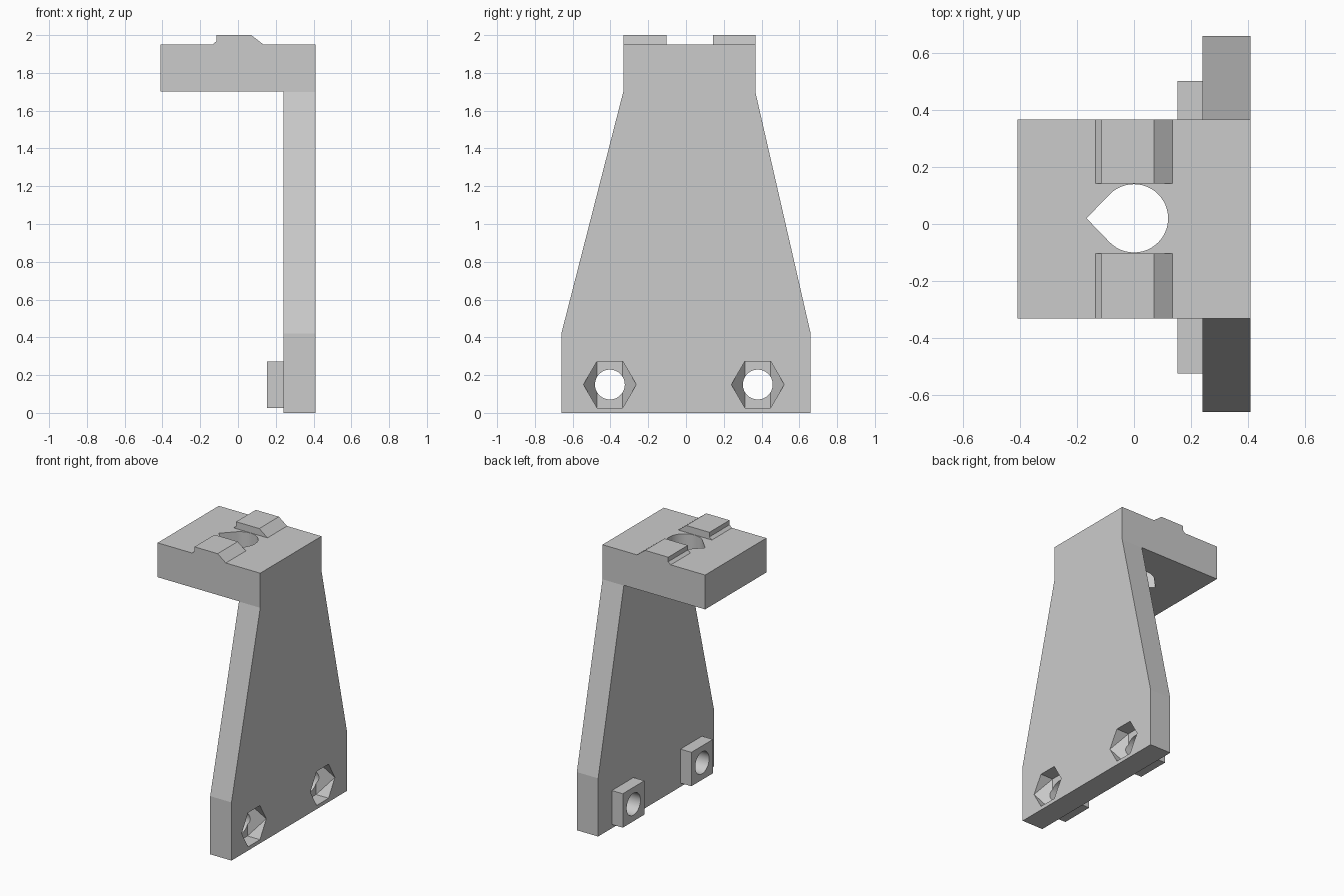
import bpy, bmesh, math
from mathutils import Vector

cube = bpy.data.objects.get("Cube")
if cube:
    bpy.data.objects.remove(cube, do_unlink=True)

grey = bpy.data.materials.new("plain_grey")
grey.use_nodes = True
grey.diffuse_color = (0.6, 0.6, 0.6, 1)
grey.node_tree.nodes["Principled BSDF"].inputs["Base Color"].default_value = (0.6, 0.6, 0.6, 1)


def finish(name, bm):
    bmesh.ops.recalc_face_normals(bm, faces=bm.faces)
    mesh = bpy.data.meshes.new(name)
    bm.to_mesh(mesh)
    bm.free()
    mesh.materials.append(grey)
    obj = bpy.data.objects.new(name, mesh)
    bpy.context.collection.objects.link(obj)
    return obj


def prism(name, points, axis, low, high):
    """Extrude a 2D outline along one axis; the outline uses the other two axes in order."""
    def place(p, d):
        v = list(p)
        v.insert(axis, d)
        return v
    bm = bmesh.new()
    face = bm.faces.new([bm.verts.new(place(p, low)) for p in points])
    move = Vector(place((0, 0), high - low))
    result = bmesh.ops.extrude_face_region(bm, geom=[face])
    verts = [g for g in result["geom"] if isinstance(g, bmesh.types.BMVert)]
    bmesh.ops.translate(bm, vec=move, verts=verts)
    return finish(name, bm)


def rect(a0, a1, b0, b1):
    return [(a0, b0), (a1, b0), (a1, b1), (a0, b1)]


def arc(cx, cy, r, start, end, steps):
    return [(cx + r * math.cos(math.radians(start + (end - start) * i / steps)),
             cy + r * math.sin(math.radians(start + (end - start) * i / steps)))
            for i in range(steps + 1)]


def boolean(obj, other, operation):
    mod = obj.modifiers.new(operation.lower(), 'BOOLEAN')
    mod.operation = operation
    mod.solver = 'EXACT'
    mod.object = other
    bpy.context.view_layer.objects.active = obj
    bpy.ops.object.modifier_apply(modifier=mod.name)
    bpy.data.objects.remove(other, do_unlink=True)


def nut_pocket(y, z):
    """Hexagonal mouth narrowing to a rectangular slot."""
    bm = bmesh.new()
    half, flat, tall = 0.14, 0.068, 0.123
    mouth = [(half, 0), (flat, tall), (-flat, tall), (-half, 0), (-flat, -tall), (flat, -tall)]
    for x in (0.41, 0.45):
        for a, b in mouth:
            bm.verts.new((x, y + a, z + b))
    for a, b in rect(-flat, flat, -tall, tall):
        bm.verts.new((0.31, y + a, z + b))
    bmesh.ops.convex_hull(bm, input=bm.verts)
    return finish("nut_pocket_cutter", bm)


# Tapered upright plate with the horizontal shelf on top
bracket = prism("bracket_body", [(-0.66, 0), (0.66, 0), (0.66, 0.42), (0.367, 1.7),
                                 (0.367, 1.95), (-0.332, 1.95), (-0.332, 1.7), (-0.66, 0.42)],
                0, 0.24, 0.41)
shelf = prism("shelf", rect(-0.41, 0.41, -0.332, 0.367), 2, 1.702, 1.95)
boolean(bracket, shelf, 'UNION')

# Teardrop hole through the shelf
teardrop = arc(0, 0.02, 0.12, -135, 135, 36) + [(-0.167, 0.02)]
boolean(bracket, prism("teardrop_cutter", teardrop, 2, 1.6, 2.1), 'DIFFERENCE')

# Bolt bosses, bolt holes and nut pockets near the foot
for y in (-0.403, 0.38):
    boss = prism("boss", rect(y - 0.123, y + 0.123, 0.027, 0.272), 0, 0.153, 0.26)
    boolean(bracket, boss, 'UNION')
    bolt = arc(y, 0.15, 0.079, 0, 352.5, 47)
    boolean(bracket, nut_pocket(y, 0.15), 'DIFFERENCE')
    boolean(bracket, prism("bolt_cutter", bolt, 0, 0.1, 0.5), 'DIFFERENCE')

# Locating ridges on either side of the teardrop hole
ridge = [(-0.135, 1.945), (0.135, 1.945), (0.135, 1.95), (0.07, 2), (-0.115, 2),
         (-0.115, 1.967), (-0.135, 1.95)]
ridges = [prism("front_ridge", ridge, 1, -0.332, -0.103),
          prism("back_ridge", ridge, 1, 0.143, 0.367)]

# Smooth round holes, sharp edges elsewhere
for obj in [bracket] + ridges:
    bpy.ops.object.select_all(action='DESELECT')
    obj.select_set(True)
    bpy.context.view_layer.objects.active = obj
    bpy.ops.object.shade_smooth_by_angle(angle=math.radians(10))
